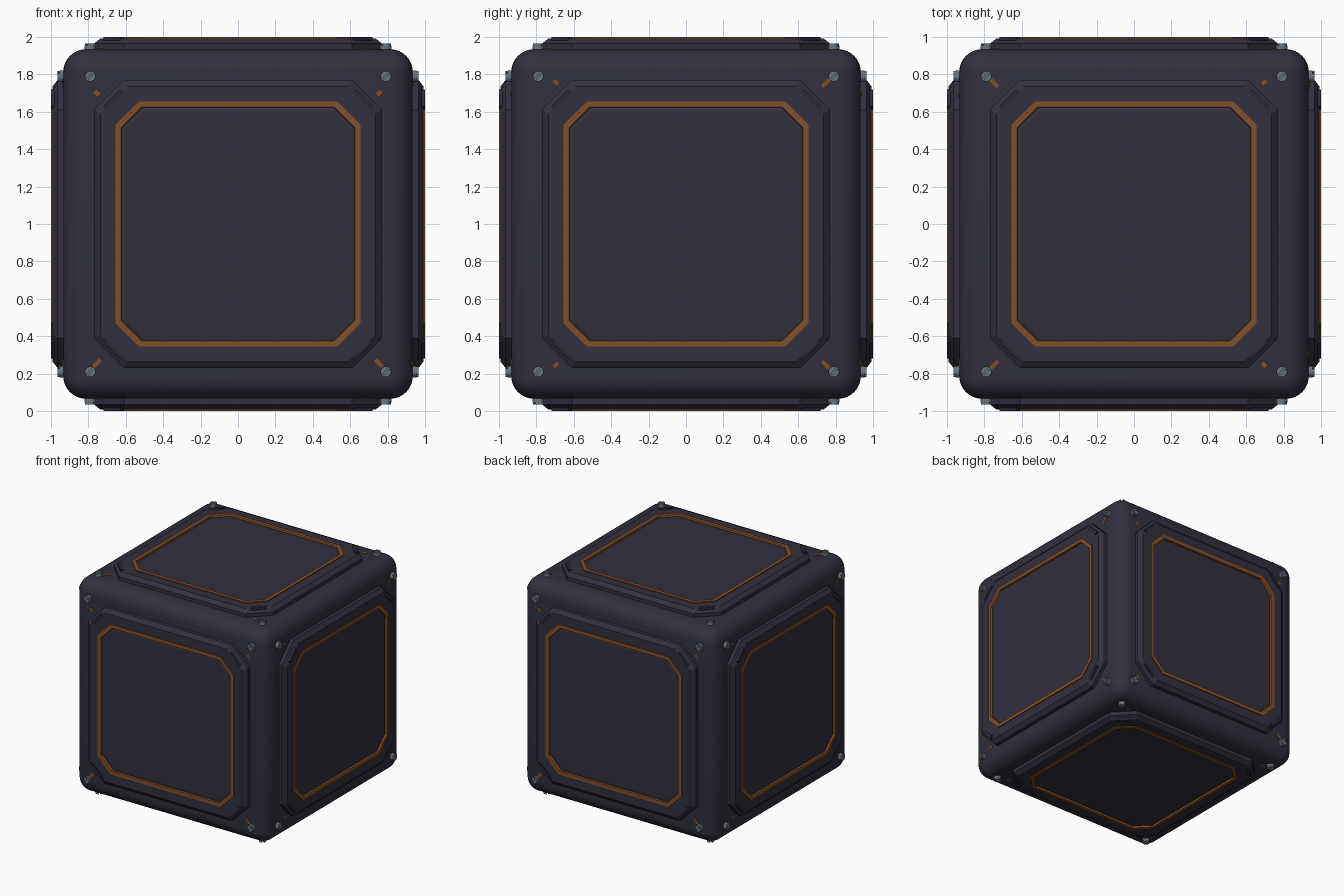
import bpy, bmesh, math
from mathutils import Matrix, Vector

if "Cube" in bpy.data.objects:
    bpy.data.objects.remove(bpy.data.objects["Cube"])


def material(name, rgb):
    m = bpy.data.materials.new(name)
    m.diffuse_color = (*rgb, 1)
    m.use_nodes = True
    m.node_tree.nodes["Principled BSDF"].inputs["Base Color"].default_value = m.diffuse_color
    return m


DARK = material("dark blue grey", (0.031, 0.030, 0.047))
BAR = material("darker grey", (0.026, 0.025, 0.039))
ORANGE = material("burnt orange", (0.21, 0.08, 0.023))
STEEL = material("steel grey", (0.15, 0.18, 0.21))


def finish(name, bm, mats, matrix=Matrix()):
    bmesh.ops.recalc_face_normals(bm, faces=bm.faces)
    me = bpy.data.meshes.new(name)
    bm.to_mesh(me)
    bm.free()
    for m in mats:
        me.materials.append(m)
    ob = bpy.data.objects.new(name, me)
    bpy.context.collection.objects.link(ob)
    ob.matrix_world = matrix
    return ob


def add_box(bm, centre, size, angle):
    m = Matrix.Translation(centre) @ Matrix.Rotation(angle, 4, 'Z') @ Matrix.Diagonal((*size, 1))
    return bmesh.ops.create_cube(bm, size=1, matrix=m)


def octagon(h, c, z):
    a = h - c
    return [(h, -a, z), (h, a, z), (a, h, z), (-a, h, z),
            (-h, a, z), (-h, -a, z), (-a, -h, z), (a, -h, z)]


def prism(bm, outline, z0, z1):
    low = [bm.verts.new((x, y, z0)) for x, y in outline]
    high = [bm.verts.new((x, y, z1)) for x, y in outline]
    n = len(outline)
    bm.faces.new(low[::-1])
    bm.faces.new(high)
    for i in range(n):
        bm.faces.new((low[i], low[(i + 1) % n], high[(i + 1) % n], high[i]))


# Rounded cube body
HALF = 0.934
bm = bmesh.new()
bmesh.ops.create_cube(bm, size=2 * HALF, matrix=Matrix.Translation((0, 0, 1)))
bmesh.ops.bevel(bm, geom=bm.edges[:], offset=0.12, segments=8, profile=0.5, affect='EDGES')
body = finish("cube_body", bm, [DARK])
bpy.context.view_layer.objects.active = body
body.select_set(True)
bpy.ops.object.shade_smooth_by_angle(angle=math.radians(30))
body.select_set(False)

# Panel rings: half width, corner cut, height, material of the band that ends there
RINGS = [(0.77, 0.16, 0.92, 0), (0.77, 0.16, 0.965, 0), (0.735, 0.145, 0.992, 0),
         (0.655, 0.125, 0.992, 0), (0.655, 0.125, 1.0, 1), (0.625, 0.11, 1.0, 1),
         (0.622, 0.11, 0.985, 1), (0.605, 0.10, 0.988, 0)]


def panel(name, mat):
    bm = bmesh.new()
    prev = None
    for h, c, z, mi in RINGS:
        ring = [bm.verts.new(p) for p in octagon(h, c, z)]
        if prev:
            for i in range(8):
                j = (i + 1) % 8
                f = bm.faces.new((prev[i], prev[j], ring[j], ring[i]))
                f.material_index = mi
        prev = ring
    bm.faces.new(prev)
    finish(name + "_panel", bm, [DARK, ORANGE], mat)


CORNERS = [(-1, 1), (1, 1), (-1, -1), (1, -1)]


def corner_bars(name, mat):
    bm = bmesh.new()
    for sx, sy in CORNERS:
        add_box(bm, (sx * 0.665, sy * 0.665, 0.982), (0.125, 0.028, 0.036),
                math.atan2(sy, sx) + math.pi / 2)
    finish(name + "_corner_bars", bm, [BAR], mat)


def screws(name, mat):
    bm = bmesh.new()
    r, slot = 0.03, 0.006
    for sx, sy in CORNERS:
        cx, cy = sx * 0.79, sy * 0.79
        disc = [(cx + r * math.cos(k * math.tau / 20), cy + r * math.sin(k * math.tau / 20))
                for k in range(20)]
        prism(bm, disc, 0.925, 0.954)
        # Two half heads leave a diagonal slot
        a0 = math.asin(slot / r)
        for turn in (0, math.pi):
            half = []
            for k in range(11):
                a = a0 + (math.pi - 2 * a0) * k / 10 + turn + math.pi / 4
                half.append((cx + r * 0.93 * math.cos(a), cy + r * 0.93 * math.sin(a)))
            prism(bm, half, 0.953, 0.965)
    finish(name + "_screws", bm, [STEEL], mat)


def marks(name, mat, items):
    bm = bmesh.new()
    for x, y, length in items:
        add_box(bm, (x, y, HALF + 0.001), (length, 0.022, 0.008), math.atan2(y, x))
    finish(name + "_orange_marks", bm, [ORANGE], mat)


# Short and long orange marks beside the screws, per pair of faces
L, S = 0.055, 0.03
FRONT = [(-0.755, 0.70, S), (0.755, 0.70, S), (-0.755, -0.745, L), (0.755, -0.745, L)]
RIGHT = [(-0.695, 0.757, S), (-0.695, -0.752, S), (0.747, 0.752, L), (0.747, -0.752, L)]
TOP = [(-x, y, n) for x, y, n in RIGHT]

X, Y, Z = Vector((1, 0, 0)), Vector((0, 1, 0)), Vector((0, 0, 1))
FACES = [("front", X, Z, FRONT), ("right", Y, Z, RIGHT), ("top", X, Y, TOP),
         ("back", -X, Z, FRONT), ("left", -Y, Z, RIGHT), ("bottom", X, -Y, TOP)]

# Same set of parts on all six sides
for name, u, v, items in FACES:
    mat = Matrix.Translation((0, 0, 1)) @ Matrix((u, v, u.cross(v))).transposed().to_4x4()
    panel(name, mat)
    corner_bars(name, mat)
    screws(name, mat)
    marks(name, mat, items)
